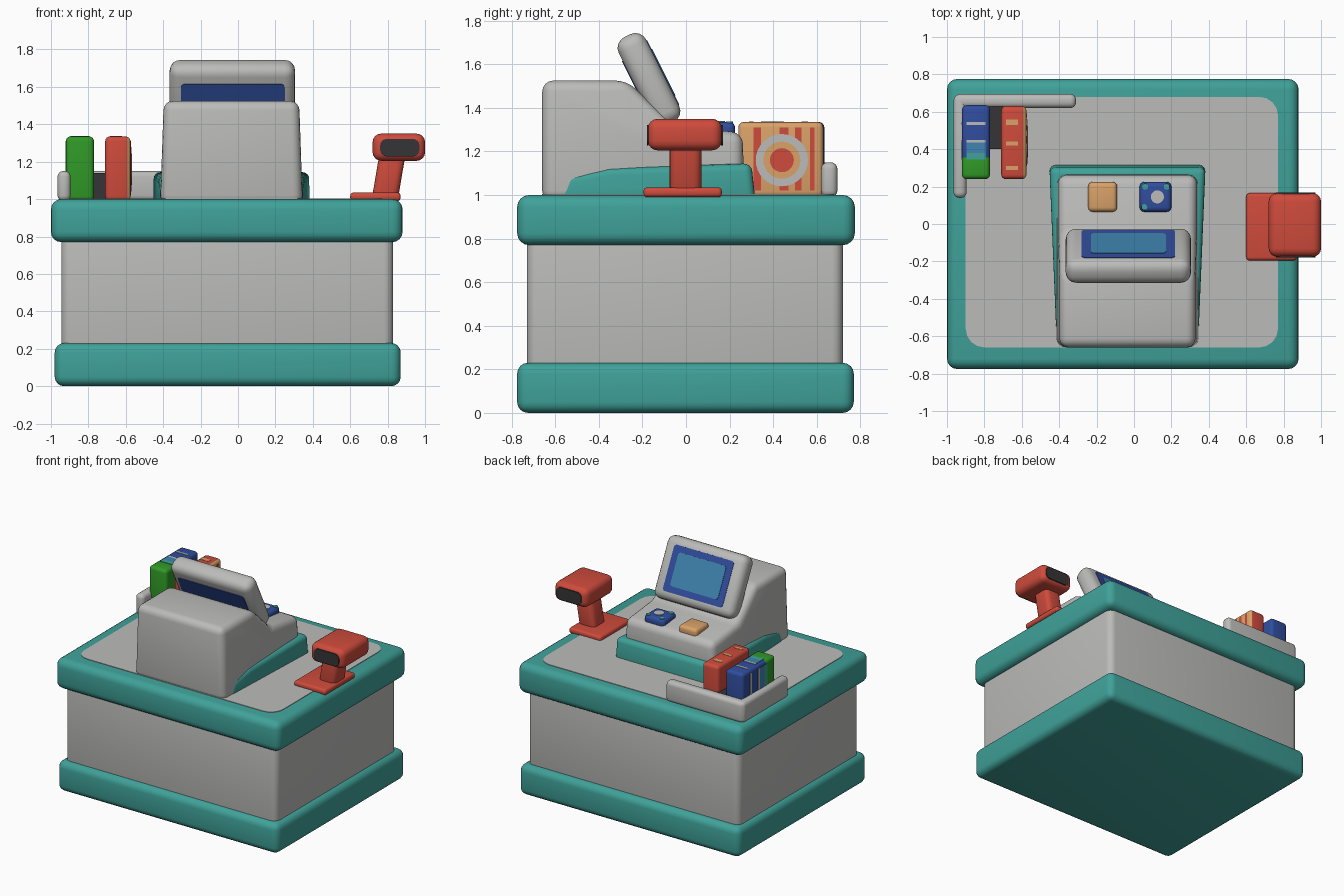
import bpy, bmesh, math
from mathutils import Matrix, Vector

if "Cube" in bpy.data.objects:
    bpy.data.objects.remove(bpy.data.objects["Cube"], do_unlink=True)


def material(name, rgb):
    m = bpy.data.materials.new(name)
    m.use_nodes = True
    m.diffuse_color = (*rgb, 1)
    m.node_tree.nodes["Principled BSDF"].inputs["Base Color"].default_value = (*rgb, 1)
    return m


GREY = material("light_grey", (0.50, 0.50, 0.49))
TEAL = material("teal", (0.05, 0.36, 0.32))
RED = material("red", (0.62, 0.07, 0.045))
TAN = material("tan", (0.70, 0.36, 0.14))
GREEN = material("green", (0.03, 0.32, 0.02))
NAVY = material("dark_blue", (0.03, 0.075, 0.34))
SKY = material("sky_blue", (0.05, 0.23, 0.43))
DARK = material("charcoal", (0.035, 0.035, 0.038))


def finish(name, bm, mat):
    bmesh.ops.recalc_face_normals(bm, faces=bm.faces)
    mesh = bpy.data.meshes.new(name)
    bm.to_mesh(mesh)
    bm.free()
    mesh.materials.append(mat)
    ob = bpy.data.objects.new(name, mesh)
    bpy.context.collection.objects.link(ob)
    bpy.ops.object.select_all(action='DESELECT')
    ob.select_set(True)
    bpy.context.view_layer.objects.active = ob
    bpy.ops.object.shade_smooth_by_angle(angle=math.radians(35))
    return ob


def round_edges(bm, radius, axis=None):
    """Round every edge, or only those along one axis."""
    edges = [e for e in bm.edges if axis is None or
             abs((e.verts[0].co - e.verts[1].co).normalized()[axis]) > 0.9]
    if radius:
        bmesh.ops.bevel(bm, geom=edges, offset=radius, segments=4, profile=0.5,
                        affect='EDGES', clamp_overlap=True)


def box(name, x, y, z, mat, radius=0.0, axis=None, shape=None):
    """Box between ranges, rounded, then optionally reshaped point by point."""
    bm = bmesh.new()
    bmesh.ops.create_cube(bm, size=1)
    for v in bm.verts:
        v.co = Vector([(r[0] + r[1]) / 2 + c * (r[1] - r[0])
                       for r, c in zip((x, y, z), v.co)])
    round_edges(bm, radius, axis)
    if shape:
        for v in bm.verts:
            v.co = shape(v.co)
    return finish(name, bm, mat)


def side_profile(name, points, x, mat, radius, shape):
    """Side outline in y and z, extruded across x."""
    bm = bmesh.new()
    face = bm.faces.new([bm.verts.new((x[0], p[0], p[1])) for p in points])
    new = bmesh.ops.extrude_face_region(bm, geom=[face])["geom"]
    bmesh.ops.translate(bm, vec=(x[1] - x[0], 0, 0),
                        verts=[g for g in new if isinstance(g, bmesh.types.BMVert)])
    bmesh.ops.recalc_face_normals(bm, faces=bm.faces)
    round_edges(bm, radius)
    for v in bm.verts:
        v.co = shape(v.co)
    return finish(name, bm, mat)


def disc(name, centre, radius, depth, mat, turn=Matrix()):
    bm = bmesh.new()
    bmesh.ops.create_cone(bm, cap_ends=True, segments=32, radius1=radius,
                          radius2=radius, depth=depth,
                          matrix=Matrix.Translation(centre) @ turn)
    return finish(name, bm, mat)


# Counter
box("counter_plinth", (-0.98, 0.87), (-0.775, 0.77), (0, 0.23), TEAL, 0.05)
box("counter_body", (-0.945, 0.83), (-0.73, 0.72), (0.15, 0.85), GREY, 0.05)
box("counter_top", (-1, 0.88), (-0.775, 0.775), (0.77, 1), TEAL, 0.055)
box("counter_inlay", (-0.9, 0.77), (-0.66, 0.68), (0.998, 1.004), GREY, 0.1, axis=2)

# Register
MID = -0.035


def narrow_up(co):
    return Vector((MID + (co.x - MID) * (1 - 0.09 * (co.z - 1)), co.y, co.z))


def narrow_front(co):
    return Vector((MID + (co.x - MID) * (1 + 0.1 * (co.y - 0.25)), co.y, co.z))


side_profile("register_body",
             [(-0.66, 0.97), (-0.66, 1.525), (-0.27, 1.525), (-0.06, 1.32),
              (0.26, 1.285), (0.265, 1.1), (0.22, 0.97)],
             (MID - 0.38, MID + 0.38), GREY, 0.05, narrow_up)
side_profile("register_base",
             [(-0.6, 0.96), (-0.54, 1.09), (-0.35, 1.125), (0.3, 1.145), (0.32, 0.96)],
             (MID - 0.415, MID + 0.415), TEAL, 0.035, narrow_front)

# Tilted display
tilt = Matrix.Translation((-0.03, -0.17, 1.53)) @ Matrix.Rotation(math.radians(26.5), 4, 'X')


def tilted(co):
    return tilt @ co


box("display_case", (-0.335, 0.335), (-0.07, 0.07), (-0.225, 0.225), GREY, 0.055, shape=tilted)
box("display_border", (-0.25, 0.25), (0.066, 0.073), (-0.165, 0.165), NAVY, 0.02, 1, tilted)
box("display_glass", (-0.2, 0.2), (0.068, 0.076), (-0.12, 0.12), SKY, 0.02, 1, tilted)
box("display_back_panel", (-0.275, 0.28), (-0.074, -0.066), (-0.17, 0.13), NAVY, 0.02, 1, tilted)

# Keys
for name, x, mat in (("tan_key", (-0.245, -0.09), TAN), ("blue_key", (0.03, 0.2), NAVY)):
    box(name, x, (0.065, 0.225), (1.26, 1.335), mat, 0.025)
disc("blue_key_spot", (0.125, 0.145, 1.335), 0.035, 0.008, GREY)
for i, (x, y) in enumerate(((0.055, 0.09), (0.06, 0.2), (0.175, 0.2))):
    disc(f"blue_key_patch_{i}", (x, y, 1.334), 0.016, 0.006, TEAL)

# Scanner
box("scanner_base", (0.6, 0.87), (-0.195, 0.165), (0.99, 1.035), RED, 0.018)
box("scanner_stem", (0.715, 0.855), (-0.075, 0.07), (1, 1.25), RED, 0.035,
    shape=lambda co: Vector((co.x + 0.17 * (co.z - 1), co.y, co.z)))
box("scanner_head", (0.72, 1), (-0.175, 0.165), (1.205, 1.35), RED, 0.045)
for side, y in (("front", (-0.179, -0.171)), ("back", (0.161, 0.169))):
    box(f"scanner_window_{side}", (0.76, 0.97), y, (1.228, 1.322), DARK, 0.035, axis=1)

# Corner rack
box("rack_back", (-0.96, -0.31), (0.62, 0.695), (0.99, 1.15), GREY, 0.03)
box("rack_side", (-0.965, -0.895), (0.14, 0.69), (0.99, 1.15), GREY, 0.03)
box("rack_divider", (-0.79, -0.69), (0.4, 0.63), (0.99, 1.14), DARK)

# Green and blue packets
PACK = (-0.92, -0.77)
box("green_packet", PACK, (0.24, 0.38), (0.99, 1.335), GREEN, 0.025)
box("blue_packet", PACK, (0.33, 0.635), (0.99, 1.335), NAVY, 0.025)
for name, y, mat in (("teal", (0.345, 0.38), TEAL), ("sky", (0.38, 0.435), SKY),
                     ("grey", (0.435, 0.45), GREY), ("far_grey", (0.53, 0.545), GREY)):
    box(f"packet_stripe_{name}", (PACK[0] + 0.025, PACK[1] - 0.025), y,
        (1.33, 1.338), mat)
    box(f"packet_side_stripe_{name}", (PACK[0] - 0.003, PACK[0] + 0.004), y,
        (1.03, 1.31), mat)

# Red packet with a tan right side
red = box("red_packet", (-0.71, -0.575), (0.24, 0.63), (0.99, 1.335), RED, 0.025)
red.data.materials.append(TAN)
for f in red.data.polygons:
    f.material_index = int(f.normal.x > 0.3)
for i, y in enumerate(((0.31, 0.345), (0.43, 0.47), (0.5, 0.53), (0.57, 0.59))):
    box(f"red_packet_stripe_{i}", (-0.579, -0.573), y, (1.02, 1.31), RED)
for i, y in enumerate(((0.29, 0.31), (0.42, 0.44), (0.53, 0.56))):
    box(f"red_packet_top_fleck_{i}", (-0.685, -0.62), y, (1.33, 1.337), TAN)
quarter = Matrix.Rotation(math.pi / 2, 4, 'Y')
for i, (r, mat) in enumerate(((0.12, GREY), (0.085, TAN), (0.055, RED))):
    disc(f"red_packet_ring_{i}", (-0.574 + 0.002 * i, 0.44, 1.16), r, 0.008, mat, quarter)
